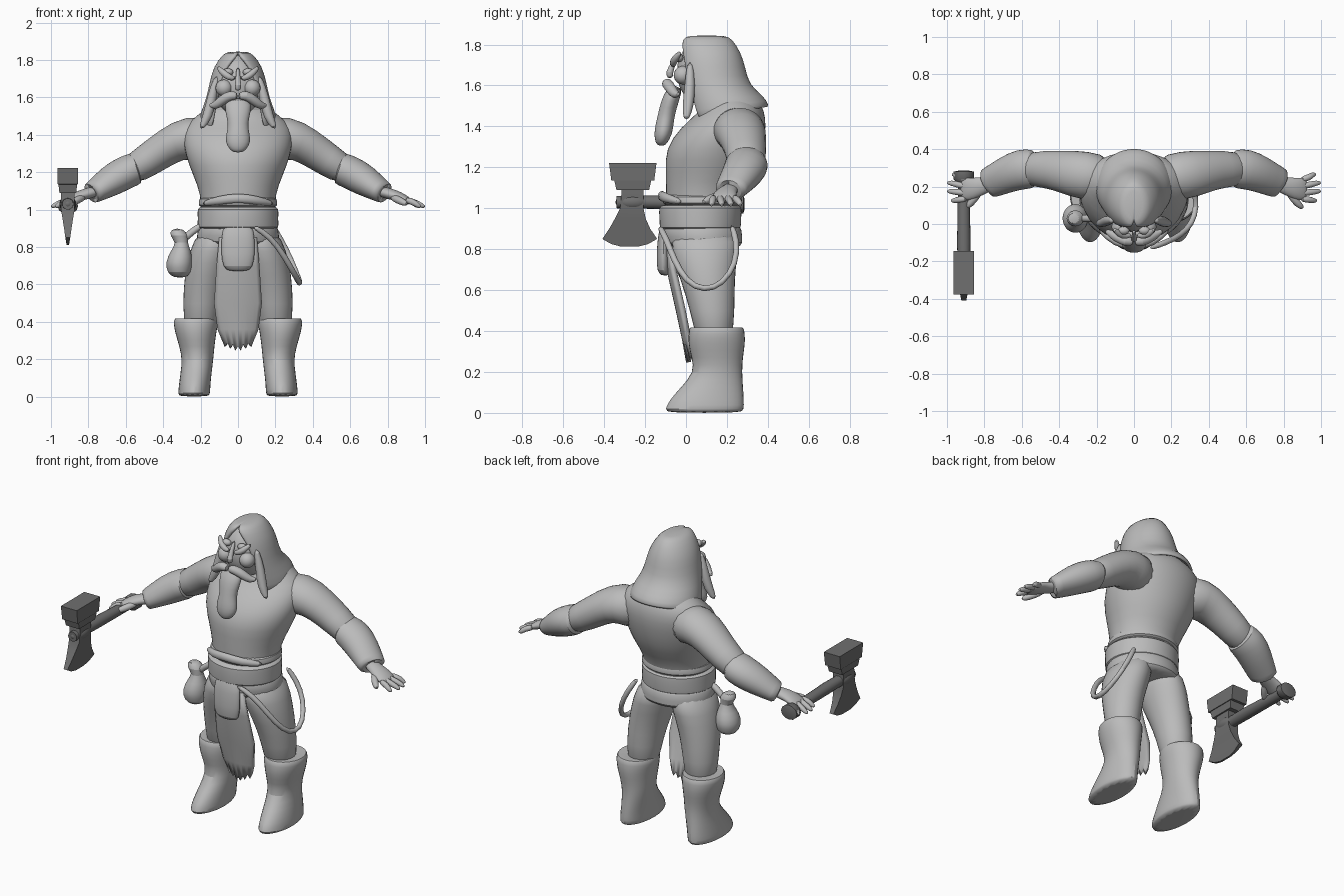
import bpy, bmesh, math
from mathutils import Vector, Euler


def material(name, v):
    m = bpy.data.materials.new(name)
    m.diffuse_color = (v, v, v, 1)
    return m


CLAY = material("light_grey", 0.5)
METAL = material("dark_grey", 0.16)


def finish(name, bm, mat, sub=1, angle=40, thick=0):
    bmesh.ops.recalc_face_normals(bm, faces=bm.faces)
    me = bpy.data.meshes.new(name)
    bm.to_mesh(me)
    bm.free()
    me.materials.append(mat)
    ob = bpy.data.objects.new(name, me)
    bpy.context.collection.objects.link(ob)
    if thick:
        s = ob.modifiers.new("thickness", "SOLIDIFY")
        s.thickness, s.offset = thick, -1
    if sub:
        ob.modifiers.new("smooth", "SUBSURF").levels = sub
        ob.modifiers["smooth"].render_levels = sub
    bpy.ops.object.select_all(action="DESELECT")
    ob.select_set(True)
    bpy.context.view_layer.objects.active = ob
    bpy.ops.object.shade_smooth_by_angle(angle=math.radians(angle))
    return ob


def tube(name, pts, mat=CLAY, ref=(1, 0, 0), flat=False, n=16, sub=1, side=1, phase=0):
    """Loft of ellipses; each point is x, y, z, radius along ref, other radius."""
    bm = bmesh.new()
    P = [Vector((p[0] * side, p[1], p[2])) for p in pts]
    rings = []
    for i, p in enumerate(pts):
        t = Vector((0, 0, 1)) if flat else (P[min(i + 1, len(P) - 1)] - P[max(i - 1, 0)]).normalized()
        u = Vector(ref)
        u = (u - t * u.dot(t)).normalized()
        v = t.cross(u)
        ring = []
        for k in range(n):
            a = phase + 2 * math.pi * k / n
            ring.append(bm.verts.new(P[i] + u * p[3] * math.cos(a) + v * p[4] * math.sin(a)))
        rings.append(ring)
    for r, q in zip(rings, rings[1:]):
        for k in range(n):
            bm.faces.new((r[k], r[(k + 1) % n], q[(k + 1) % n], q[k]))
    bm.faces.new(rings[0])
    bm.faces.new(rings[-1])
    return finish(name, bm, mat, sub)


def stack(name, pts, **kw):
    return tube(name, pts, flat=True, **kw)


def blocks(name, rows, cx):
    """Rectangular loft; each row is z, centre y, half x, half y."""
    r = math.sqrt(2)
    return stack(name, [(cx, y, z, hx * r, hy * r) for z, y, hx, hy in rows],
                 mat=METAL, n=4, sub=0, phase=math.pi / 4)


def blob(name, loc, scale, rot=(0, 0, 0), mat=CLAY):
    bm = bmesh.new()
    bmesh.ops.create_uvsphere(bm, u_segments=20, v_segments=12, radius=1)
    e = Euler(rot).to_matrix()
    for v in bm.verts:
        v.co = e @ Vector([a * b for a, b in zip(v.co, scale)]) + Vector(loc)
    return finish(name, bm, mat, 0)


def strand(name, pts, r, side=1, mat=CLAY):
    return tube(name, [(*p, r * k, r * k) for *p, k in pts], mat, ref=(0.2, 0.3, 0.93), n=10, side=side)


# Torso
stack("torso", [(0, .08, .86, .19, .17), (0, .08, .98, .2, .175), (0, .085, 1.08, .2, .185),
                (0, .12, 1.18, .24, .22), (0, .135, 1.29, .285, .24), (0, .185, 1.4, .3, .21),
                (0, .225, 1.47, .27, .16), (0, .23, 1.53, .18, .13), (0, .15, 1.6, .1, .1)], n=24)

# Waist wraps
stack("hip_wrap", [(0, .09, .81, .205, .17), (0, .085, .82, .225, .195), (0, .075, .9, .218, .2),
                   (0, .075, .94, .2, .18)], n=24)
stack("belt", [(0, .07, .89, .2, .18), (0, .07, .9, .222, .203), (0, .07, .95, .215, .2),
               (0, .07, 1.01, .222, .208), (0, .07, 1.02, .2, .18)], n=24)
stack("sash", [(0, .08, 1.01, .2, .18), (0, .08, 1.02, .215, .197), (0, .08, 1.06, .21, .195),
               (0, .08, 1.075, .19, .17)], n=24)
tube("sash_front_fold", [(-.19, -.02, 1.03, .015, .02), (-.1, -.105, 1.05, .025, .02),
                         (0, -.125, 1.065, .025, .02), (.1, -.105, 1.05, .025, .02),
                         (.19, -.02, 1.03, .015, .02)], ref=(0, 0, 1))

for s, label in ((1, "right"), (-1, "left")):
    # Arm, cuff and hand
    tube(label + "_arm", [(.12, .24, 1.36, .13, .12), (.27, .26, 1.395, .118, .135),
                          (.38, .28, 1.335, .1, .115), (.48, .295, 1.265, .09, .1),
                          (.6, .29, 1.19, .08, .09)], ref=(0, 0, 1), side=s)
    tube(label + "_cuff", [(.53, .295, 1.225, .07, .08), (.535, .295, 1.225, .088, .106),
                           (.6, .295, 1.2, .092, .112), (.68, .265, 1.155, .087, .1),
                           (.77, .22, 1.095, .06, .085), (.79, .215, 1.085, .058, .083),
                           (.78, .215, 1.09, .04, .05)], ref=(0, 0, 1), side=s)
    tube(label + "_palm", [(.75, .225, 1.1, .03, .045), (.81, .205, 1.085, .03, .045),
                           (.86, .19, 1.07, .028, .06), (.91, .185, 1.045, .022, .062),
                           (.925, .185, 1.04, .012, .05)], ref=(0, 0, 1), side=s)
    for i, (y0, y1, x1) in enumerate(((.235, .265, .975), (.2, .22, 1.0), (.165, .175, 1.0), (.135, .125, .98))):
        strand(f"{label}_finger_{i + 1}", [(.89, y0, 1.055, 1), (.94, (y0 + y1) / 2, 1.04, 1),
                                           (x1 - .02, y1, 1.023, .85), (x1, y1, 1.013, .4)], .018, s)
    strand(label + "_thumb", [(.82, .18, 1.07, 1), (.86, .125, 1.05, 1.1), (.89, .095, 1.035, .9),
                              (.905, .085, 1.03, .4)], .02, s)
    # Trousers and boots
    stack(label + "_trouser", [(.2, .14, .33, .09, .09), (.195, .13, .5, .102, .11),
                               (.172, .105, .65, .117, .135), (.135, .09, .78, .127, .165),
                               (.1, .09, .9, .11, .17)], side=s)
    stack(label + "_boot", [(.235, .09, 0, .08, .185), (.235, .09, .015, .088, .198),
                            (.232, .1, .06, .086, .187), (.225, .125, .12, .085, .158),
                            (.215, .158, .2, .085, .118), (.22, .152, .27, .096, .128),
                            (.226, .15, .34, .112, .143), (.226, .15, .39, .122, .14),
                            (.226, .15, .425, .118, .135), (.22, .15, .41, .09, .1)], side=s)
    # Face features
    strand(label + "_brow", [(.015, -.06, 1.7, .6), (.045, -.065, 1.705, 1.1), (.08, -.055, 1.73, 1.2),
                             (.11, -.025, 1.765, .6)], .017, s)
    blob(label + "_eye", (.055 * s, -.035, 1.735), (.03, .022, .02))
    blob(label + "_cheek", (.075 * s, -.015, 1.65), (.045, .045, .045))
    strand(label + "_moustache", [(0, -.095, 1.605, .8), (.04, -.095, 1.615, 1.1), (.085, -.075, 1.585, 1.1),
                                  (.125, -.05, 1.55, .9), (.155, -.035, 1.56, .3)], .026, s)
    strand(label + "_hair_lock", [(.11, .02, 1.72, .6), (.14, .02, 1.6, 1), (.16, .01, 1.5, 1.1),
                                  (.2, .0, 1.43, .5)], .028, s)

# Head and beard
blob("head", (0, .09, 1.665), (.125, .135, .165))
strand("nose", [(0, -.035, 1.76, .5), (0, -.06, 1.71, .8), (0, -.085, 1.66, 1.3), (0, -.075, 1.635, .8)], .018)
stack("beard", [(0, -.05, 1.6, .075, .04), (0, -.08, 1.52, .07, .045), (0, -.095, 1.46, .052, .042),
                (0, -.105, 1.41, .062, .045), (0, -.112, 1.36, .07, .045), (0, -.12, 1.32, .045, .03),
                (0, -.12, 1.305, .02, .015)])

# Hood: open at the front, lower edge rising toward the back
bm = bmesh.new()
rings = []
for z, cy, rx, ry, gap, lift in ((1.845, .1, .05, .09, 4, 0), (1.83, .1, .085, .125, 6, 0),
                                 (1.77, .115, .13, .155, 28, -.01), (1.7, .12, .15, .17, 40, -.01),
                                 (1.6, .135, .168, .175, 44, 0), (1.52, .18, .195, .2, 42, .03),
                                 (1.42, .205, .215, .205, 42, .08)):
    ring = []
    for k in range(25):
        a = math.radians(gap + (360 - 2 * gap) * k / 24)
        ring.append(bm.verts.new((rx * math.sin(a), cy - ry * math.cos(a), z + lift * (1 - math.cos(a)) / 2)))
    rings.append(ring)
for r, q in zip(rings, rings[1:]):
    for k in range(24):
        bm.faces.new((r[k], r[k + 1], q[k + 1], q[k]))
bm.faces.new(rings[0])
finish("hood", bm, CLAY, 1, 50, .022)

# Hanging loincloth with ragged hem
bm = bmesh.new()
rows = [(.86, .1, -.115), (.7, .115, -.095), (.5, .128, -.05), (.36, .11, -.02), (.27, .085, 0)]
grid = []
for i, (z, w, y) in enumerate(rows):
    grid.append([bm.verts.new((w * (k / 6 - 1), y + .025 * (k / 6 - 1) ** 2,
                               z + (.03 * abs(k / 6 - 1) - .03 * (k % 2) if i == 4 else 0)))
                 for k in range(13)])
for r, q in zip(grid, grid[1:]):
    for k in range(12):
        bm.faces.new((r[k], r[k + 1], q[k + 1], q[k]))
finish("loincloth", bm, CLAY, 0, 40, .025)
stack("front_pouch", [(0, -.1, .67, .05, .02), (0, -.11, .69, .08, .032), (0, -.11, .76, .093, .035),
                      (0, -.11, .85, .09, .03), (0, -.1, .93, .08, .025)])

# Side bag and rope loop
stack("side_bag", [(-.31, .03, .635, .03, .03), (-.315, .03, .66, .065, .07), (-.315, .03, .72, .075, .085),
                   (-.305, .03, .78, .055, .06), (-.3, .03, .825, .028, .03), (-.315, .03, .86, .055, .05),
                   (-.325, .03, .9, .03, .03)])
strand("bag_strap", [(-.19, .03, .92, 1), (-.25, .03, .88, 1), (-.3, .03, .83, 1)], .02)
strand("rope_loop", [(.08, -.13, .91, 1), (.17, -.1, .86, 1), (.25, -.06, .75, 1), (.31, .0, .64, 1),
                     (.335, .09, .595, 1), (.325, .18, .63, 1), (.285, .245, .73, 1), (.23, .25, .84, 1),
                     (.18, .22, .92, 1)], .016)

# Axe with hammer block, held in the left side hand
AX = -.91
tube("axe_handle", [(AX, -.34, 1.03, .03, .03), (AX, -.1, 1.03, .034, .036), (AX, .27, 1.02, .028, .03)],
     METAL, ref=(0, 0, 1), sub=0)
tube("axe_pommel", [(AX, .22, 1.02, .03, .035), (AX, .24, 1.02, .045, .055), (AX, .28, 1.02, .045, .055),
                    (AX, .285, 1.02, .03, .03)], METAL, ref=(0, 0, 1), n=12, sub=0)
blob("axe_collar", (AX, -.26, 1.03), (.045, .085, .042), mat=METAL)
blocks("hammer_block", [(1.09, -.26, .045, .08), (1.135, -.26, .05, .09), (1.136, -.26, .054, .105),
                        (1.222, -.26, .055, .116)], AX)
blocks("axe_blade", [(.812, -.275, .006, .04), (.825, -.275, .009, .09), (.85, -.275, .013, .134),
                     (.9, -.275, .02, .1), (.95, -.272, .028, .075), (1.0, -.265, .036, .057),
                     (1.1, -.26, .036, .053)], AX)
